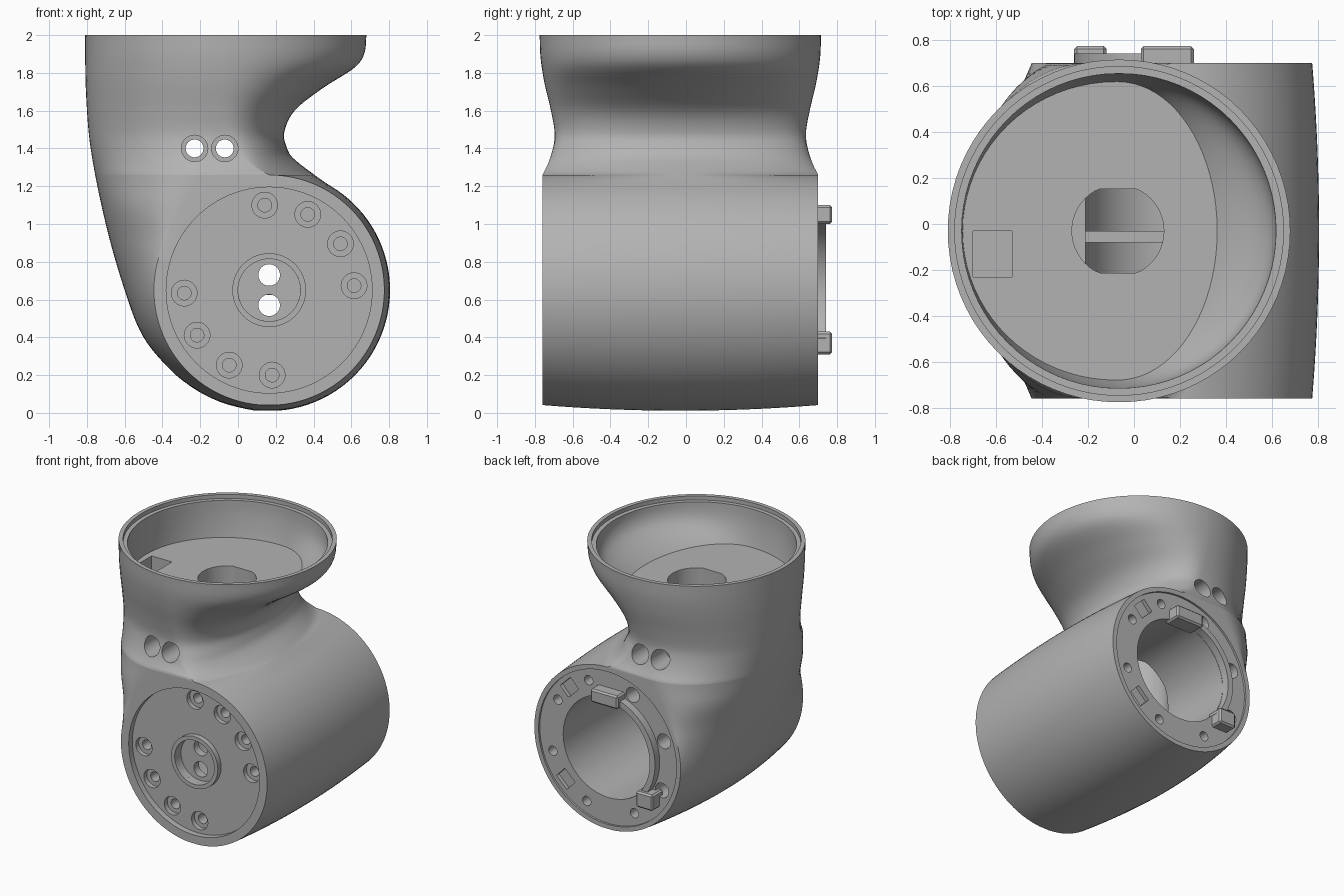
import bpy, bmesh, math
from mathutils import Matrix, Vector

cube = bpy.data.objects.get("Cube")
if cube:
    bpy.data.objects.remove(cube, do_unlink=True)

grey = bpy.data.materials.new("matte grey")
grey.use_nodes = True
tone = (0.45, 0.45, 0.45, 1)
grey.diffuse_color = tone
grey.node_tree.nodes["Principled BSDF"].inputs["Base Color"].default_value = tone

# Main dimensions: barrel axis along y, cup axis along z
MID, AX, AZ = -0.03, 0.165, 0.65
R_END, R_MID, HALF = 0.61, 0.64, 0.73
AXIS_Y = Matrix.Rotation(math.pi / 2, 4, 'X')

# Outline curves, each a list of (height, value)
BACK = [(.01, .1), (.03, 0), (.06, -.1), (.12, -.22), (.22, -.35), (.4, -.5), (.65, -.6),
        (1, -.7), (1.4, -.78), (1.7, -.805), (2, -.81)]
SADDLE = [(1.2, .49), (1.26, .405), (1.35, .29), (1.4, .26), (1.48, .244), (1.6, .3),
          (1.72, .45), (1.83, .62), (1.9, .668), (2, .68)]
WIDTH = [(1.26, .73), (1.32, .7), (1.4, .675), (1.48, .665), (1.6, .685), (1.75, .72),
         (1.88, .74), (2, .745)]
SIDE_BACK = [(.9, -.39), (1.05, -.32), (1.25, -.2), (1.45, -.12), (1.7, -.08), (2, -.07)]
SIDE_FRONT = [(1.26, .165), (1.3, .09), (1.38, 0), (1.5, -.06), (1.7, -.07), (2, -.06)]


def curve(pts, z):
    """Smooth interpolation through the points, clamped at the ends."""
    if z <= pts[0][0]:
        return pts[0][1]
    if z >= pts[-1][0]:
        return pts[-1][1]
    i = max(k for k in range(len(pts) - 1) if pts[k][0] <= z)

    def slope(k):
        a, b = pts[max(k - 1, 0)], pts[min(k + 1, len(pts) - 1)]
        return (b[1] - a[1]) / (b[0] - a[0])
    h = pts[i + 1][0] - pts[i][0]
    t = (z - pts[i][0]) / h
    s = t * t * (3 - 2 * t)
    return (pts[i][1] * (1 - s) + pts[i + 1][1] * s
            + h * t * (1 - t) * ((1 - t) * slope(i) - t * slope(i + 1)))


def ramp(a, b, z):
    t = min(max((z - a) / (b - a), 0), 1)
    return t * t * (3 - 2 * t)


def section(z, inset=0, n=40):
    """One level of the housing: a bowed back side and a bowed saddle side."""
    d = z - AZ
    if d < 0:
        drop = min(-d / R_MID, 1)
        reach = math.sqrt(1 - drop * drop)
        c0, c1, x1 = AX - R_END * reach, AX + R_END * reach, AX + R_MID * reach
    else:
        drop = 0
        round_end = math.sqrt(max(R_END ** 2 - d * d, 0))
        c0 = AX - round_end if z < .9 else curve(SIDE_BACK, z)
        c1 = AX + round_end if z < 1.26 else curve(SIDE_FRONT, z)
        x1 = AX + math.sqrt(R_MID ** 2 - d * d) if z < 1.2 else curve(SADDLE, z)
    x0 = min(curve(BACK, z), c0 - .003) + inset
    x1 -= inset
    half = curve(WIDTH, z) - inset
    p0, p1 = 2 - ramp(.65, 1.15, z), 2 - ramp(1.2, 1.4, z)
    back, front = [], []
    for j in range(n + 1):
        a = math.pi * (j / n - .5)
        u, g = math.sin(a), max(math.cos(a), 0)
        h = AZ - (R_END + (R_MID - R_END) * g * g) * drop if d < 0 else z
        back.append(Vector((c0 - (c0 - x0) * g ** p0, MID + half * u, h)))
        front.append(Vector((c1 + (x1 - c1) * g ** p1, MID + half * u, h)))
    return back, front


def loft(bm, levels, inset=0):
    rows = []
    for z in levels:
        back, front = section(min(z, 2), inset)
        if z > 2:
            for p in back + front:
                p.z = z
        rows.append([bm.verts.new(p) for p in back + front[::-1]])
    n = len(rows[0])
    for lo, hi in zip(rows, rows[1:]):
        for i in range(n):
            k = (i + 1) % n
            bm.faces.new((lo[i], lo[k], hi[k], hi[i]))
    for row in (rows[0], rows[-1]):
        for i in range(n // 2 - 1):
            bm.faces.new((row[i], row[i + 1], row[n - 2 - i], row[n - 1 - i]))


def rod(bm, x, z, r, y0, y1, seg=40):
    m = Matrix.Translation((x, (y0 + y1) / 2, z)) @ AXIS_Y
    bmesh.ops.create_cone(bm, cap_ends=True, segments=seg, radius1=r, radius2=r,
                          depth=abs(y1 - y0), matrix=m)


def box(bm, lo, hi, turn=0):
    lo, hi = Vector(lo), Vector(hi)
    m = (Matrix.Translation((lo + hi) / 2) @ Matrix.Rotation(turn, 4, 'Y')
         @ Matrix.Diagonal((*(hi - lo), 1)))
    bmesh.ops.create_cube(bm, size=1, matrix=m)


def band(bm, r0, r1, a0, a1, y0, y1, n=64):
    """Ring segment around the barrel axis."""
    full = a1 - a0 >= 360
    rows = []
    for i in range(n if full else n + 1):
        a = math.radians(a0 + (a1 - a0) * i / n)
        rows.append([bm.verts.new((AX + r * math.cos(a), y, AZ + r * math.sin(a)))
                     for r, y in ((r0, y0), (r1, y0), (r1, y1), (r0, y1))])
    for p, q in zip(rows, rows[1:] + (rows[:1] if full else [])):
        for k in range(4):
            bm.faces.new((p[k], p[(k + 1) % 4], q[(k + 1) % 4], q[k]))
    if not full:
        bm.faces.new(rows[0])
        bm.faces.new(rows[-1])


def make(name, bm):
    bmesh.ops.recalc_face_normals(bm, faces=bm.faces)
    me = bpy.data.meshes.new(name)
    bm.to_mesh(me)
    bm.free()
    me.materials.append(grey)
    ob = bpy.data.objects.new(name, me)
    bpy.context.collection.objects.link(ob)
    return ob


def smooth(ob):
    bpy.ops.object.select_all(action='DESELECT')
    ob.select_set(True)
    bpy.context.view_layer.objects.active = ob
    bpy.ops.object.shade_smooth_by_angle(angle=math.radians(32))


def carve(ob, bm):
    cutter = make("cutter", bm)
    cutter.hide_render = True
    mod = ob.modifiers.new("carve", 'BOOLEAN')
    mod.operation, mod.solver, mod.object = 'DIFFERENCE', 'EXACT', cutter
    bpy.context.view_layer.objects.active = ob
    bpy.ops.object.modifier_apply(modifier=mod.name)
    bpy.data.objects.remove(cutter, do_unlink=True)


def polar(r, deg):
    a = math.radians(deg)
    return AX + r * math.cos(a), AZ + r * math.sin(a)


# Housing: barrel flowing into the cup
quarter = [math.pi / 2 * i / 24 for i in range(25)]
levels = [AZ - R_MID * math.cos(max(a, .07)) for a in quarter[:-1]]
levels += [AZ + R_END * math.sin(a) for a in quarter[:-1]]
levels += [1.26 + .74 * i / 40 for i in range(41)]
bm = bmesh.new()
loft(bm, levels)
housing = make("housing", bm)

# Cup cavity and the shallow recesses at both barrel ends
bm = bmesh.new()
loft(bm, [1.7 + .02 * i for i in range(16)] + [2.1], .06)
rod(bm, AX, AZ, .545, -.9, -.715, 96)
rod(bm, AX, AZ, .575, .685, .9, 96)
carve(housing, bm)

# Cup lip step, barrel bore, counterbores, rear holes and pockets
front_angles = [3 + 30 * k for k in range(4)] + [182 + 30 * k for k in range(4)]
rear_angles = [70, 30, -18, -68, -116, -155, 160, 114]
bm = bmesh.new()
bmesh.ops.create_cone(bm, cap_ends=True, segments=96, radius1=.715, radius2=.715, depth=.2,
                      matrix=Matrix.Translation((-.065, MID, 2.07)))
rod(bm, AX, AZ, .38, -.62, .8, 80)
rod(bm, AX, AZ, .165, -.8, -.68, 48)
for a in front_angles:
    rod(bm, *polar(.45, a), .068, -.8, -.68)
for i, a in enumerate(rear_angles):
    rod(bm, *polar(.49, a), .055 if i > 4 else .035, .5, .8)
for x in (-.23, -.07):
    for side in (-1, 1):
        rod(bm, x, 1.4, .07, MID + side * .5, MID + side * .9)
for a, turn in ((48, -.8), (-43, .8)):
    x, z = polar(.49, a)
    box(bm, (x - .05, .655, z - .06), (x + .05, .8, z + .06), turn)
carve(housing, bm)

# Wiring shaft, side slot and pilot holes
bm = bmesh.new()
outline = []
for i in range(48):
    a = math.tau * i / 48
    y = max(min(.2 * math.sin(a), .183), -.183)
    outline.append(bm.verts.new((-.07 + .2 * math.cos(a), MID + y, .7)))
shaft = bmesh.ops.extrude_face_region(bm, geom=[bm.faces.new(outline)])
for v in shaft["geom"]:
    if isinstance(v, bmesh.types.BMVert):
        v.co.z = 1.8
box(bm, (-.7, -.23, 1.35), (-.53, -.03, 1.8))
for a in front_angles:
    rod(bm, *polar(.45, a), .036, -.75, -.55)
for z in (.73, .57):
    rod(bm, AX, z, .057, -.8, -.5)
carve(housing, bm)

# Cross holes through the neck
bm = bmesh.new()
for x in (-.23, -.07):
    rod(bm, x, 1.4, .047, -1, 1)
carve(housing, bm)
smooth(housing)

# Front collar around the centre holes
bm = bmesh.new()
band(bm, .165, .195, 0, 360, -.755, -.69)
smooth(make("front_collar", bm))

# Rear locating lip with its two clips
bm = bmesh.new()
band(bm, .382, .425, 92, 222, .66, .742)
smooth(make("rear_lip", bm))
for name, x0, x1, z0, z1 in (("upper_clip", .03, .26, 1, 1.1), ("lower_clip", -.26, -.12, .31, .43)):
    bm = bmesh.new()
    box(bm, (x0, .64, z0), (x1, .774, z1))
    bmesh.ops.bevel(bm, geom=bm.edges[:], offset=.012, segments=1, affect='EDGES')
    make(name, bm)

# Divider bar inside the barrel
bm = bmesh.new()
box(bm, (-.21, -.08, .625), (.54, -.03, .675))
make("divider_bar", bm)
